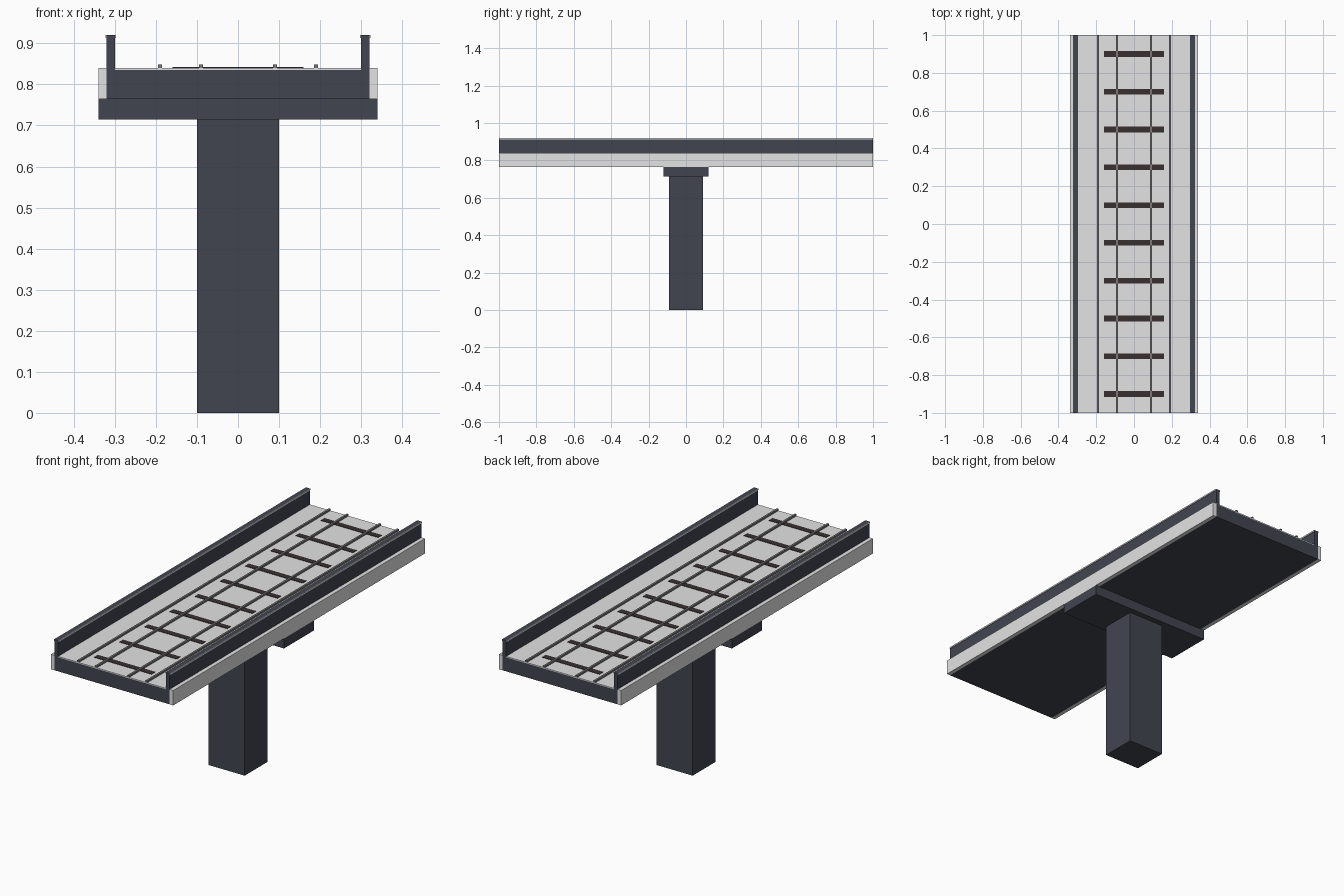
import bpy
import bmesh
from mathutils import Matrix

cube = bpy.data.objects.get("Cube")
if cube:
    bpy.data.objects.remove(cube, do_unlink=True)


def material(name, colour):
    mat = bpy.data.materials.new(name)
    mat.use_nodes = True
    mat.diffuse_color = (*colour, 1)
    mat.node_tree.nodes["Principled BSDF"].inputs["Base Color"].default_value = (*colour, 1)
    return mat


SLATE = material("slate concrete", (0.054, 0.06, 0.08))
PALE = material("pale concrete", (0.77, 0.77, 0.77))
STEEL = material("rail steel", (0.2, 0.19, 0.2))
WOOD = material("dark sleeper", (0.042, 0.03, 0.03))


def boxes(name, mat, x, z, y=(-1, 1), mirror=False, shifts=(0,)):
    """Box spanning the given ranges, optionally mirrored in x and repeated in y."""
    bm = bmesh.new()
    for side in ((1, -1) if mirror else (1,)):
        for shift in shifts:
            centre = (side * sum(x) / 2, sum(y) / 2 + shift, sum(z) / 2)
            size = (x[1] - x[0], y[1] - y[0], z[1] - z[0], 1)
            bmesh.ops.create_cube(bm, size=1, matrix=Matrix.Translation(centre) @ Matrix.Diagonal(size))
    mesh = bpy.data.meshes.new(name)
    bm.to_mesh(mesh)
    bm.free()
    mesh.materials.append(mat)
    obj = bpy.data.objects.new(name, mesh)
    bpy.context.collection.objects.link(obj)
    return obj


# Support
boxes("pier", SLATE, (-0.1, 0.1), (0, 0.715), (-0.09, 0.09))
boxes("pier_cap", SLATE, (-0.34, 0.34), (0.715, 0.765), (-0.12, 0.12))

# Deck
boxes("deck_core", SLATE, (-0.3, 0.3), (0.765, 0.835))
boxes("deck_surface", PALE, (-0.3, 0.3), (0.835, 0.84))
boxes("edge_beams", PALE, (0.32, 0.34), (0.765, 0.84), mirror=True)

# Side walls with pale trim along both top edges
boxes("parapets", SLATE, (0.3, 0.32), (0.765, 0.92), mirror=True)
boxes("outer_parapet_trim", PALE, (0.32, 0.323), (0.913, 0.92), mirror=True)
boxes("inner_parapet_trim", PALE, (0.297, 0.3), (0.913, 0.92), mirror=True)

# Track
boxes("sleepers", WOOD, (-0.16, 0.16), (0.84, 0.842), (-0.015, 0.015),
      shifts=[-0.9 + 0.2 * i for i in range(10)])
for label, x in (("inner", 0.09), ("outer", 0.19)):
    boxes(label + "_rails", STEEL, (x - 0.005, x + 0.005), (0.84, 0.849), mirror=True)
